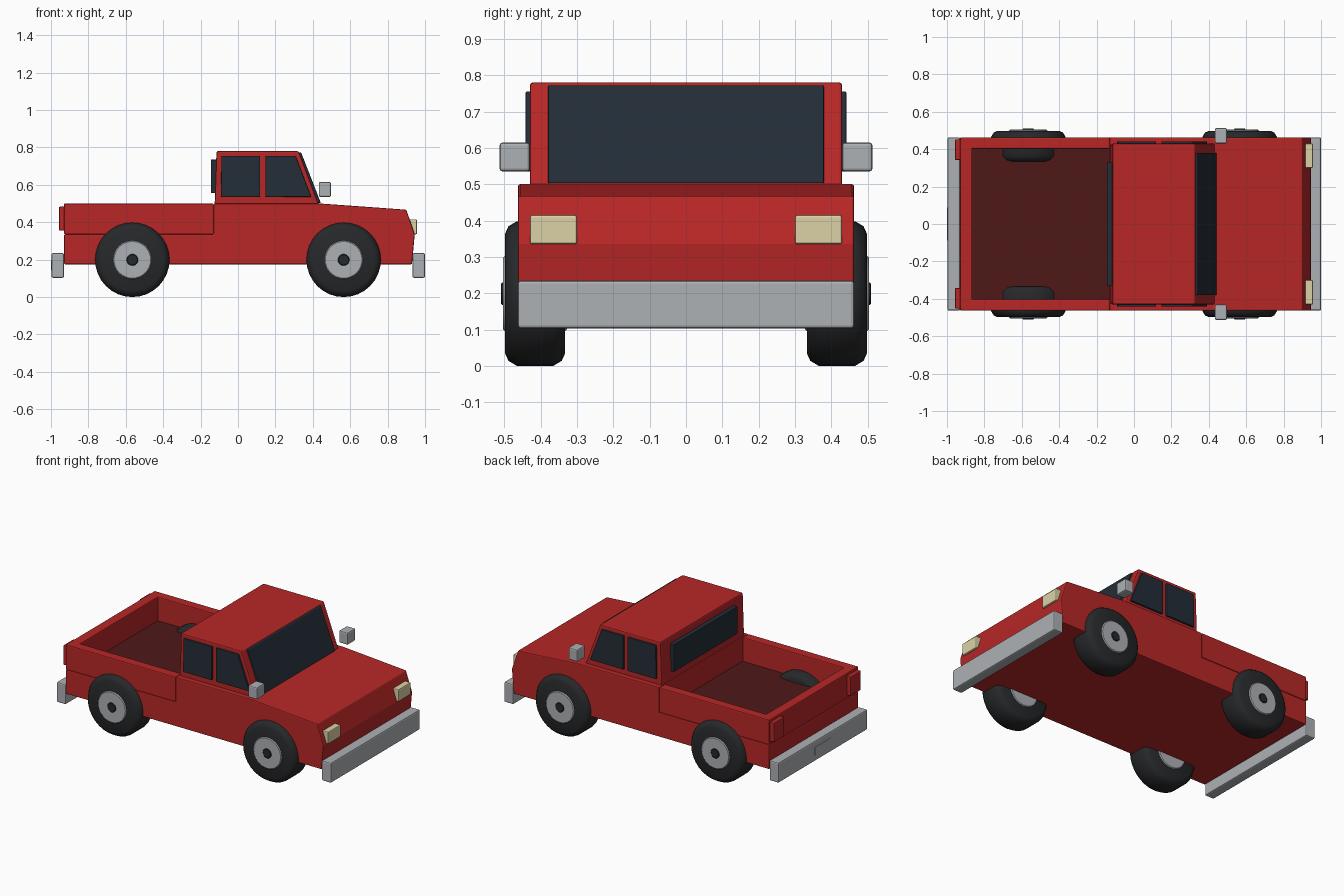
import bpy, bmesh, math
from mathutils import Matrix

if "Cube" in bpy.data.objects:
    bpy.data.objects.remove(bpy.data.objects["Cube"])


def material(name, r, g, b):
    m = bpy.data.materials.new(name)
    m.diffuse_color = (r, g, b, 1)
    m.use_nodes = True
    m.node_tree.nodes["Principled BSDF"].inputs["Base Color"].default_value = m.diffuse_color
    return m


RED = material("red_paint", 0.48, 0.02, 0.02)
DARK = material("bed_lining", 0.08, 0.009, 0.009)
GLASS = material("dark_glass", 0.017, 0.026, 0.038)
LAMP = material("lamp_cream", 0.72, 0.64, 0.38)
RUBBER = material("rubber", 0.02, 0.021, 0.023)
METAL = material("metal", 0.42, 0.44, 0.46)


def finish(name, bm, mat, bevel=0.0):
    bmesh.ops.recalc_face_normals(bm, faces=bm.faces)
    mesh = bpy.data.meshes.new(name)
    bm.to_mesh(mesh)
    bm.free()
    ob = bpy.data.objects.new(name, mesh)
    bpy.context.collection.objects.link(ob)
    mesh.materials.append(mat)
    if bevel:
        mod = ob.modifiers.new("bevel", 'BEVEL')
        mod.width = bevel
        mod.segments = 2
        mod.limit_method = 'ANGLE'
    return ob


def prism(name, profile, y0, y1, mat, bevel=0.006):
    """Side profile of (x, z) points stretched from y0 to y1."""
    bm = bmesh.new()
    face = bm.faces.new([bm.verts.new((x, y0, z)) for x, z in profile])
    ext = bmesh.ops.extrude_face_region(bm, geom=[face])
    verts = [v for v in ext["geom"] if isinstance(v, bmesh.types.BMVert)]
    bmesh.ops.translate(bm, verts=verts, vec=(0, y1 - y0, 0))
    return finish(name, bm, mat, bevel)


def box(name, x0, x1, y0, y1, z0, z1, mat, bevel=0.006):
    return prism(name, [(x0, z0), (x1, z0), (x1, z1), (x0, z1)], y0, y1, mat, bevel)


def lathe(name, profile, x, z, side, mat, steps=32):
    """(radius, y) profile turned about a sideways axle at x, z."""
    bm = bmesh.new()
    vs = [bm.verts.new((r, y * side, 0)) for r, y in profile]
    edges = [bm.edges.new(p) for p in zip(vs, vs[1:])]
    bmesh.ops.spin(bm, geom=vs + edges, cent=(0, 0, 0), axis=(0, 1, 0),
                   angle=math.tau, steps=steps, use_duplicate=False)
    bmesh.ops.remove_doubles(bm, verts=bm.verts, dist=1e-5)
    bmesh.ops.transform(bm, matrix=Matrix.Translation((x, 0, z)), verts=bm.verts)
    ob = finish(name, bm, mat)
    bpy.ops.object.select_all(action='DESELECT')
    ob.select_set(True)
    bpy.context.view_layer.objects.active = ob
    bpy.ops.object.shade_smooth_by_angle(angle=math.radians(35))
    return ob


W = 0.463

# Lower body with hood, and cabin
prism("body", [(-0.93, 0.175), (0.93, 0.175), (0.945, 0.335), (0.90, 0.467), (0.44, 0.5),
               (-0.13, 0.5), (-0.13, 0.335), (-0.93, 0.335)], -W, W, RED)
prism("cabin", [(-0.125, 0.49), (0.434, 0.49), (0.325, 0.78), (-0.115, 0.78)],
      -0.43, 0.43, RED, 0.008)

# Cargo bed
box("bed_floor", -0.87, -0.13, -0.405, 0.405, 0.325, 0.343, DARK, 0)
box("tailgate", -0.93, -0.865, -W, W, 0.335, 0.5, RED)

# Windshield and rear window
prism("windshield", [(0.315, 0.772), (0.338, 0.772), (0.443, 0.503), (0.42, 0.503)],
      -0.38, 0.38, GLASS, 0.004)
box("rear_window", -0.145, -0.11, -0.33, 0.33, 0.555, 0.735, GLASS, 0.004)

# Bumpers and plate
box("front_bumper", 0.933, 1.0, -W, W, 0.103, 0.235, METAL, 0.008)
box("rear_bumper", -0.997, -0.93, -W, W, 0.103, 0.235, METAL, 0.008)
box("number_plate", -1.0, -0.98, -0.09, 0.09, 0.14, 0.195, METAL, 0.003)

# Paired parts on each side
for s, tag in ((-1, "right"), (1, "left")):
    box(f"bed_wall_{tag}", -0.93, -0.13, s * 0.402, s * W, 0.335, 0.5, RED)
    box(f"headlight_{tag}", 0.915, 0.957, s * 0.30, s * 0.43, 0.335, 0.415, LAMP)
    box(f"taillight_{tag}", -0.957, -0.92, s * 0.342, s * 0.453, 0.355, 0.483, RED)
    box(f"mirror_{tag}", 0.432, 0.497, s * 0.43, s * 0.513, 0.535, 0.615, METAL, 0.008)
    prism(f"rear_side_window_{tag}", [(-0.092, 0.535), (0.118, 0.535), (0.118, 0.755),
          (-0.088, 0.755)], s * 0.42, s * 0.442, GLASS, 0.004)
    prism(f"front_side_window_{tag}", [(0.147, 0.535), (0.392, 0.535), (0.308, 0.755),
          (0.147, 0.755)], s * 0.42, s * 0.442, GLASS, 0.004)

    # Wheels
    for x, end in ((-0.565, "rear"), (0.565, "front")):
        lathe(f"{end}_tire_{tag}", [(0, 0.333), (0.165, 0.333), (0.185, 0.342), (0.199, 0.365),
              (0.199, 0.466), (0.185, 0.489), (0.165, 0.498), (0, 0.498)], x, 0.199, s, RUBBER)
        lathe(f"{end}_rim_{tag}", [(0, 0.328), (0.098, 0.328), (0.103, 0.333), (0.103, 0.499),
              (0.098, 0.504), (0, 0.504)], x, 0.199, s, METAL)
        lathe(f"{end}_hub_{tag}", [(0, 0.49), (0.031, 0.49), (0.031, 0.506), (0.027, 0.51),
              (0, 0.51)], x, 0.199, s, RUBBER, 20)
